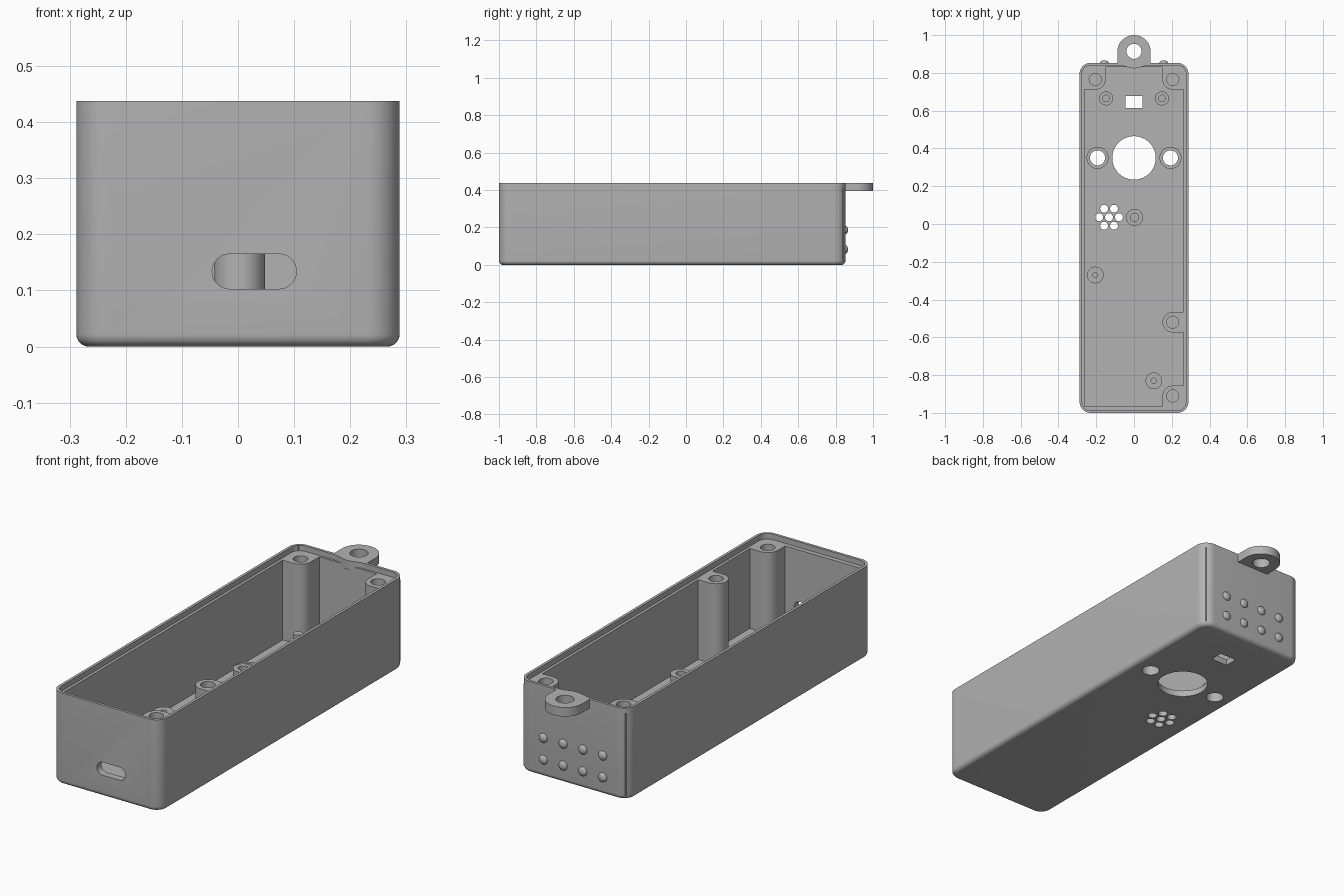
import bpy, bmesh
from math import cos, sin, pi, tau, radians
from mathutils import Matrix

if "Cube" in bpy.data.objects:
    bpy.data.objects.remove(bpy.data.objects["Cube"])

grey = bpy.data.materials.new("plastic_grey")
grey.use_nodes = True
grey.diffuse_color = (0.45, 0.45, 0.45, 1)
grey.node_tree.nodes["Principled BSDF"].inputs["Base Color"].default_value = (0.45, 0.45, 0.45, 1)

HX, Y0, Y1, TOP = 0.288, -1.0, 0.853, 0.438   # outer shell
LEDGE, FLOOR = 0.412, 0.03
IX, IY0, IY1 = 0.262, -0.965, 0.83            # cavity


def make_object(name, bm):
    bmesh.ops.recalc_face_normals(bm, faces=bm.faces)
    mesh = bpy.data.meshes.new(name)
    bm.to_mesh(mesh)
    bm.free()
    mesh.materials.append(grey)
    obj = bpy.data.objects.new(name, mesh)
    bpy.context.collection.objects.link(obj)
    return obj


def circle(x, y, r, n=48):
    return [(x + r * cos(tau * i / n), y + r * sin(tau * i / n)) for i in range(n)]


def rounded_rect(inset, r, n=12):
    pts = []
    for k, (sx, sy) in enumerate([(1, 1), (-1, 1), (-1, -1), (1, -1)]):
        cx = sx * (HX - inset - r)
        cy = (Y1 - inset - r) if sy > 0 else (Y0 + inset + r)
        for i in range(n + 1):
            a = (k + i / n) * pi / 2
            pts.append((cx + r * cos(a), cy + r * sin(a)))
    return pts


def hull_prism(bm, pts, z0, z1):
    """Upright prism over the convex outline of pts."""
    part = bmesh.new()
    for z in (z0, z1):
        for x, y in pts:
            part.verts.new((x, y, z))
    bmesh.ops.convex_hull(part, input=part.verts)
    bmesh.ops.dissolve_limit(part, angle_limit=radians(1), verts=part.verts, edges=part.edges)
    temp = bpy.data.meshes.new("temp")
    part.to_mesh(temp)
    part.free()
    bm.from_mesh(temp)
    bpy.data.meshes.remove(temp)


def boolean(target, bm, operation):
    tool = make_object("tool", bm)
    tool.hide_render = True
    mod = target.modifiers.new("boolean", "BOOLEAN")
    mod.operation, mod.object, mod.solver = operation, tool, "EXACT"
    mod.use_self = True
    bpy.context.view_layer.objects.active = target
    bpy.ops.object.modifier_apply(modifier=mod.name)
    bpy.data.objects.remove(tool)


def smooth(obj):
    bpy.ops.object.select_all(action="DESELECT")
    obj.select_set(True)
    bpy.context.view_layer.objects.active = obj
    bpy.ops.object.shade_smooth_by_angle(angle=radians(30))


# Shell: rounded tray with a filleted bottom edge
fillet, corner, steps = 0.022, 0.058, 6
levels = []
for i in range(steps + 1):
    a = i / steps * pi / 2
    levels.append((fillet * (1 - sin(a)), fillet * (1 - cos(a))))
levels.append((0, TOP))
bm = bmesh.new()
rings = [[bm.verts.new((x, y, z)) for x, y in rounded_rect(inset, corner - inset)]
         for inset, z in levels]
for low, high in zip(rings, rings[1:]):
    for i in range(len(low)):
        j = (i + 1) % len(low)
        bm.faces.new((low[i], low[j], high[j], high[i]))
bm.faces.new(rings[0])
bm.faces.new(rings[-1])
case = make_object("case", bm)

# Recessed lid ledge, then the main cavity
bm = bmesh.new()
hull_prism(bm, rounded_rect(0.013, 0.045), LEDGE, 0.6)
boolean(case, bm, "DIFFERENCE")
bm = bmesh.new()
hull_prism(bm, [(-IX, IY0), (IX, IY0), (IX, IY1), (-IX, IY1)], FLOOR, 0.6)
boolean(case, bm, "DIFFERENCE")

# Tall lid posts merged into the walls: x, y, adjoining end wall
R = 0.054
posts = [(-0.205, 0.765, IY1 + 0.01), (0.205, 0.765, IY1 + 0.01),
         (0.205, -0.91, IY0 - 0.01), (0.205, -0.52, None)]
bm = bmesh.new()
for x, y, end in posts:
    s = 1 if x > 0 else -1
    wall = s * (IX + 0.008)
    pts = circle(x, y, R)
    if end is None:
        pts += [(wall, y - R), (wall, y + R)]
    else:
        inner = y - R if end > y else y + R
        pts += [(x - s * R, end), (wall, end), (wall, inner)]
    hull_prism(bm, pts, FLOOR - 0.01, LEDGE)

# Floor standoffs: x, y, radius, height, hole radius
standoffs = [(0.003, 0.035, 0.045, 0.225, 0.022),
             (-0.205, -0.27, 0.044, 0.08, 0.013),
             (0.105, -0.83, 0.044, 0.08, 0.014)]
for x, y, r, h, hole in standoffs:
    hull_prism(bm, circle(x, y, r), FLOOR - 0.01, h)
for s in (-1, 1):
    hull_prism(bm, circle(s * 0.193, 0.35, 0.058), FLOOR - 0.01, 0.055)
    hull_prism(bm, circle(s * 0.148, 0.665, 0.037), FLOOR - 0.01, 0.075)
boolean(case, bm, "UNION")

# Locating pins on the small standoffs
bm = bmesh.new()
for s in (-1, 1):
    hull_prism(bm, circle(s * 0.148, 0.665, 0.02), 0.06, 0.11)
boolean(case, bm, "UNION")

# Screw holes, floor openings and speaker holes
bm = bmesh.new()
for x, y, end in posts:
    hull_prism(bm, circle(x, y, 0.032), 0.15, 0.6)
for x, y, r, h, hole in standoffs:
    hull_prism(bm, circle(x, y, hole), 0.04, h + 0.05)
for s in (-1, 1):
    hull_prism(bm, circle(s * 0.193, 0.35, 0.04), -0.1, 0.2)
hull_prism(bm, circle(0, 0.35, 0.115, 64), -0.1, 0.2)
hull_prism(bm, [(-0.044, 0.613), (0.044, 0.613), (0.044, 0.677), (-0.044, 0.677)], -0.1, 0.2)
for x, y in [(-0.132, 0.036)] + circle(-0.132, 0.036, 0.052, 6):
    hull_prism(bm, circle(x, y, 0.021, 24), -0.1, 0.2)
boolean(case, bm, "DIFFERENCE")

# Cable slot through the front wall
bm = bmesh.new()
hull_prism(bm, circle(-0.015, 0.134, 0.031) + circle(0.073, 0.134, 0.031), 0.94, 1.1)
bmesh.ops.transform(bm, matrix=Matrix.Rotation(pi / 2, 4, "X"), verts=bm.verts)
boolean(case, bm, "DIFFERENCE")
smooth(case)

# Hanging lug
bm = bmesh.new()
hull_prism(bm, circle(0, 0.912, 0.088) + [(-0.088, 0.845), (0.088, 0.845)], 0.395, TOP)
lug = make_object("hanging_lug", bm)
bm = bmesh.new()
hull_prism(bm, circle(0, 0.914, 0.04), 0.3, 0.6)
boolean(lug, bm, "DIFFERENCE")
smooth(lug)

# Raised dots on the back wall
bm = bmesh.new()
for column in range(4):
    for z in (0.083, 0.187):
        place = Matrix.Translation((-0.157 + column * 0.1047, Y1, z)) @ Matrix.Diagonal((1, 0.62, 1, 1))
        bmesh.ops.create_uvsphere(bm, u_segments=24, v_segments=12, radius=0.022, matrix=place)
smooth(make_object("back_dots", bm))
